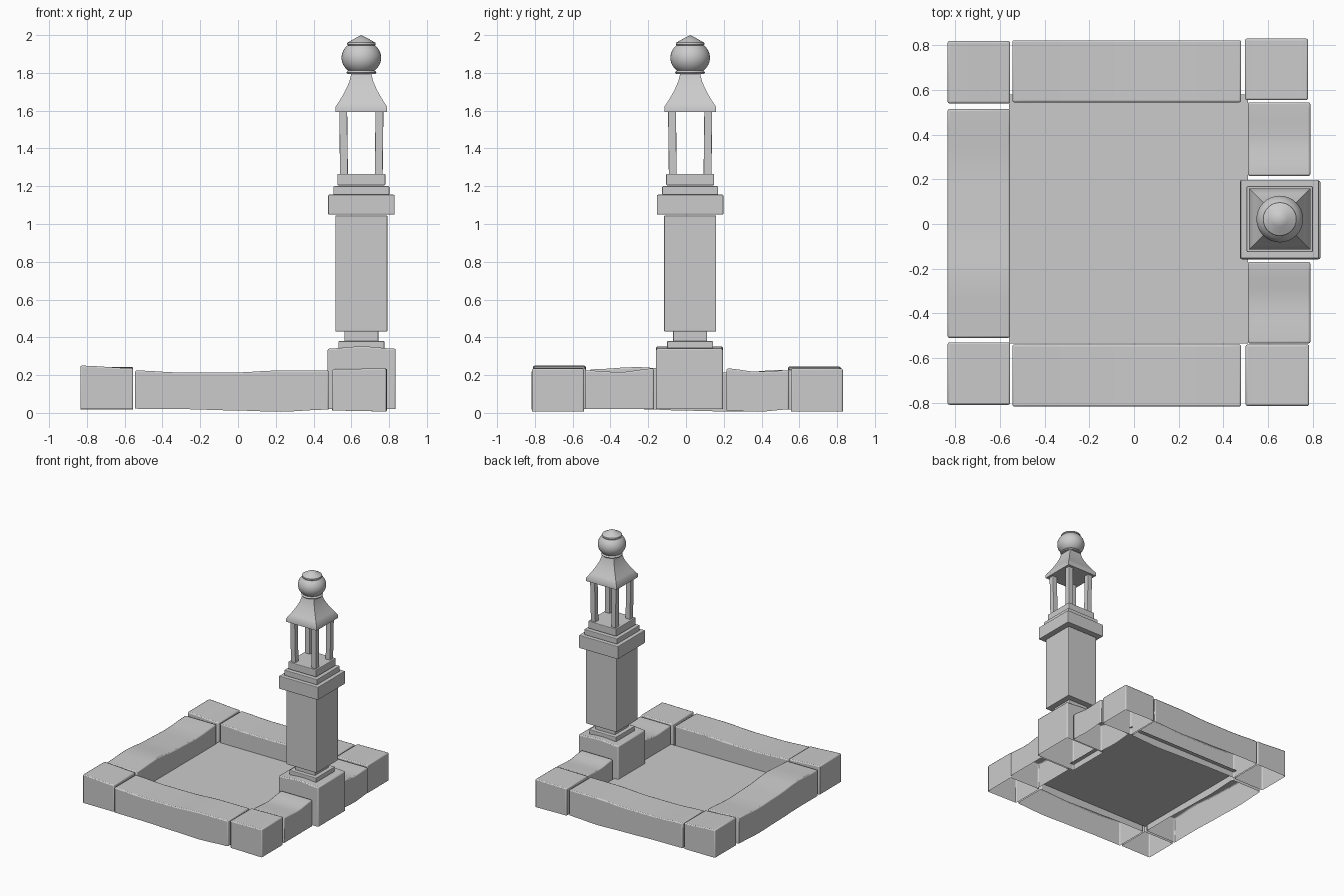
import bpy, bmesh, math

if "Cube" in bpy.data.objects:
    bpy.data.objects.remove(bpy.data.objects["Cube"])

CX, CY = 0.653, 0.022   # lantern column axis


def finish(bm, name, bevel=0.0, smooth=None):
    bmesh.ops.recalc_face_normals(bm, faces=bm.faces)
    mesh = bpy.data.meshes.new(name)
    bm.to_mesh(mesh)
    bm.free()
    ob = bpy.data.objects.new(name, mesh)
    bpy.context.collection.objects.link(ob)
    if bevel:
        mod = ob.modifiers.new("Bevel", 'BEVEL')
        mod.width, mod.segments = bevel, 2
        mod.limit_method, mod.angle_limit = 'ANGLE', math.radians(40)
    if smooth:
        bpy.ops.object.select_all(action='DESELECT')
        ob.select_set(True)
        bpy.context.view_layer.objects.active = ob
        bpy.ops.object.shade_smooth_by_angle(angle=math.radians(smooth))
    return ob


def ease(vals, t):
    """Smooth interpolation through evenly spaced heights."""
    f = t * (len(vals) - 1)
    i = min(int(f), len(vals) - 2)
    u = f - i
    u = u * u * (3 - 2 * u)
    return vals[i] * (1 - u) + vals[i + 1] * u


def stone(name, x0, x1, y0, y1, tops, bottoms=(0.02, 0.02), axis=0, n=12):
    """Worn kerb stone, open underneath, heights varying along one axis."""
    bm = bmesh.new()
    rings = []
    for k in range(n + 1):
        t = k / n
        zb, zt = ease(bottoms, t), ease(tops, t)
        if axis == 0:
            x = x0 + (x1 - x0) * t
            pts = [(x, y0, zb), (x, y0, zt), (x, y1, zt), (x, y1, zb)]
        else:
            y = y0 + (y1 - y0) * t
            pts = [(x0, y, zb), (x0, y, zt), (x1, y, zt), (x1, y, zb)]
        rings.append([bm.verts.new(p) for p in pts])
    for a, b in zip(rings, rings[1:]):
        for j in range(3):
            bm.faces.new((a[j], a[j + 1], b[j + 1], b[j]))
    bm.faces.new(rings[0])
    bm.faces.new(rings[-1])
    return finish(bm, name, 0.008, 30)


def square_stack(name, profile, bevel=0.005, smooth=None):
    """Square sections (half width, z) lofted around the column axis."""
    bm = bmesh.new()
    rings = [[bm.verts.new((CX + sx * h, CY + sy * h, z))
              for sx, sy in ((-1, -1), (1, -1), (1, 1), (-1, 1))] for h, z in profile]
    for a, b in zip(rings, rings[1:]):
        for j in range(4):
            k = (j + 1) % 4
            bm.faces.new((a[j], a[k], b[k], b[j]))
    bm.faces.new(rings[0])
    bm.faces.new(rings[-1])
    return finish(bm, name, bevel, smooth)


# Corner stones
stone("corner_front_left", -0.835, -0.555, -0.81, -0.53, (0.25, 0.237))
stone("corner_front_right", 0.50, 0.785, -0.815, -0.54, (0.232, 0.235), (0.012, 0.008))
stone("corner_back_left", -0.835, -0.555, 0.54, 0.82, (0.245, 0.23))
stone("corner_back_right", 0.497, 0.78, 0.555, 0.83, (0.232, 0.235), (0.012, 0.008))

# Long kerb stones
stone("kerb_front", -0.545, 0.48, -0.818, -0.54,
      (0.225, 0.213, 0.213, 0.225, 0.225), (0.022, 0.02, 0.013, 0.006, 0.018))
stone("kerb_back", -0.545, 0.48, 0.545, 0.823,
      (0.225, 0.213, 0.213, 0.225, 0.225), (0.022, 0.02, 0.013, 0.006, 0.018))
stone("kerb_left", -0.835, -0.555, -0.51, 0.515,
      (0.23, 0.243, 0.222, 0.213, 0.228), (0.02, 0.02, 0.012, 0.006, 0.018), axis=1)
stone("kerb_right_near", 0.51, 0.79, -0.535, -0.17,
      (0.225, 0.216, 0.235), (0.02, 0.02), axis=1)
stone("kerb_right_far", 0.51, 0.79, 0.215, 0.545,
      (0.235, 0.218, 0.225), (0.012, 0.006, 0.018), axis=1)

# Pedestal under the column
stone("pedestal", 0.475, 0.835, -0.158, 0.195, (0.34, 0.352, 0.34), (0.02, 0.02))

# Inner floor
bm = bmesh.new()
bm.faces.new([bm.verts.new(p) for p in ((-0.56, -0.535, 0.07), (0.51, -0.535, 0.07),
                                        (0.51, 0.58, 0.07), (-0.56, 0.58, 0.07))])
finish(bm, "floor")

# Column blocks: half width, bottom, top
for name, h, z0, z1 in (("column_foot", 0.122, 0.34, 0.38),
                        ("column_neck", 0.09, 0.375, 0.435),
                        ("column_shaft", 0.138, 0.43, 1.045),
                        ("column_cap", 0.176, 1.05, 1.155),
                        ("cap_step_lower", 0.148, 1.155, 1.2),
                        ("cap_step_upper", 0.127, 1.205, 1.265)):
    square_stack(name, [(h, z0), (h, z1)])

# Four slim lantern posts
for sx, sy, label in ((-1, -1, "front_left"), (1, -1, "front_right"),
                      (1, 1, "back_right"), (-1, 1, "back_left")):
    bm = bmesh.new()
    bmesh.ops.create_cube(bm, size=1)
    for v in bm.verts:
        off = 0.092 if v.co.z < 0 else 0.096
        v.co = (CX + sx * off + v.co.x * 0.042, CY + sy * off + v.co.y * 0.042,
                1.432 + v.co.z * 0.34)
    finish(bm, "lantern_post_" + label, 0.004)

# Flared lantern roof
square_stack("lantern_roof", [(0.137, 1.592), (0.137, 1.62), (0.116, 1.652), (0.096, 1.685),
                              (0.078, 1.72), (0.063, 1.755), (0.052, 1.8)], 0, 35)

# Turned finial: radius, z
profile = [(0.0, 1.795), (0.074, 1.795), (0.08, 1.802), (0.074, 1.809), (0.07, 1.812)]
profile += [(0.105 * math.cos(a), 1.88 + 0.092 * math.sin(a))
            for a in (math.radians(-45 + 10 * i) for i in range(10))]
profile += [(0.07, 1.945), (0.076, 1.951), (0.074, 1.96), (0.035, 1.982), (0.0, 2.0)]
bm = bmesh.new()
verts = [bm.verts.new((CX + r, CY, z)) for r, z in profile]
edges = [bm.edges.new(p) for p in zip(verts, verts[1:])]
bmesh.ops.spin(bm, geom=verts + edges, cent=(CX, CY, 0), axis=(0, 0, 1),
               angle=math.tau, steps=32)
bmesh.ops.remove_doubles(bm, verts=bm.verts, dist=0.0005)
finish(bm, "finial", 0, 40)
